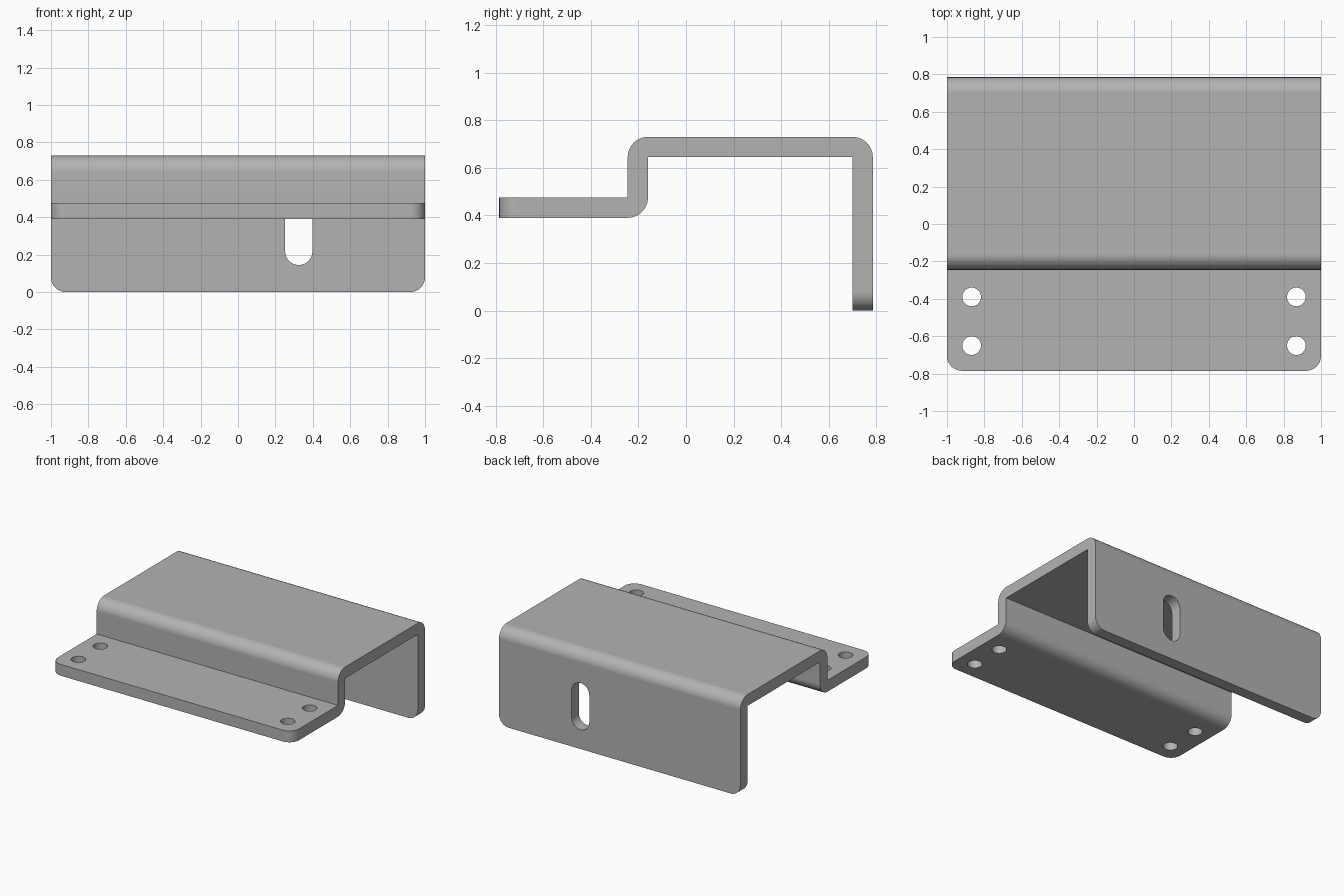
import bpy, bmesh, math
from mathutils import Matrix

if "Cube" in bpy.data.objects:
    bpy.data.objects.remove(bpy.data.objects["Cube"], do_unlink=True)

T = 0.085                       # sheet thickness, also outer bend radius
HALF = 1.0                      # half width
FRONT, BACK = -0.785, 0.785
TOP, SHELF = 0.73, 0.475        # upper faces of the roof and the front flange
RISER = -0.16                   # rear face of the riser
CORNER = 0.08

steel = bpy.data.materials.new("grey_steel")
steel.use_nodes = True
grey = (0.45, 0.45, 0.45, 1)
steel.diffuse_color = grey
steel.node_tree.nodes["Principled BSDF"].inputs["Base Color"].default_value = grey


def arc(cy, cz, start, end, steps=12):
    """Points of a sheet bend in the y-z plane."""
    angles = [math.radians(start + (end - start) * i / steps) for i in range(steps + 1)]
    return [(cy + T * math.cos(a), cz + T * math.sin(a)) for a in angles]


def make_object(name, bm):
    bmesh.ops.recalc_face_normals(bm, faces=bm.faces)
    mesh = bpy.data.meshes.new(name)
    bm.to_mesh(mesh)
    bm.free()
    mesh.materials.append(steel)
    obj = bpy.data.objects.new(name, mesh)
    bpy.context.collection.objects.link(obj)
    return obj


# Bent sheet: side profile extruded across the width
profile = [(FRONT, SHELF), (RISER - T, SHELF)]
profile += arc(RISER, TOP - T, 180, 90)
profile += arc(BACK - T, TOP - T, 90, 0)
profile += [(BACK, 0), (BACK - T, 0), (BACK - T, TOP - T), (RISER, TOP - T)]
profile += arc(RISER - T, SHELF, 0, -90)
profile += [(FRONT, SHELF - T)]

bm = bmesh.new()
side = bm.faces.new([bm.verts.new((-HALF, y, z)) for y, z in profile])
extruded = bmesh.ops.extrude_face_region(bm, geom=[side])["geom"]
bmesh.ops.translate(bm, vec=(2 * HALF, 0, 0),
                    verts=[g for g in extruded if isinstance(g, bmesh.types.BMVert)])
if not side.is_valid or len(bm.faces) < len(profile) + 2:
    bm.faces.new([v for v in bm.verts if v.co.x < 0])

# Rounded outer corners of the flange and the back plate
corners = []
for e in bm.edges:
    a, b = (v.co for v in e.verts)
    across = abs(a.x - b.x) > 0.01
    at_front = max(a.y, b.y) < FRONT + 0.001
    at_floor = max(a.z, b.z) < 0.001
    if not across and (at_front or at_floor):
        corners.append(e)
bmesh.ops.bevel(bm, geom=corners, offset=CORNER, offset_type='OFFSET',
                segments=10, profile=0.5, affect='EDGES')
bracket = make_object("bent_bracket", bm)

# Cutters: four screw holes and one upright slot
cutter_bm = bmesh.new()
for x in (-0.868, 0.868):
    for y in (-0.39, -0.65):
        bmesh.ops.create_cone(cutter_bm, cap_ends=True, segments=32, radius1=0.05,
                              radius2=0.05, depth=0.3,
                              matrix=Matrix.Translation((x, y, SHELF - T / 2)))

SLOT_X, SLOT_R, LOW, HIGH = 0.325, 0.073, 0.218, 0.422
outline = []
for cz, start in ((HIGH, 0), (LOW, 180)):
    for i in range(17):
        a = math.radians(start + 180 * i / 16)
        outline.append((SLOT_X + SLOT_R * math.cos(a), cz + SLOT_R * math.sin(a)))
rings = [[cutter_bm.verts.new((x, y, z)) for x, z in outline] for y in (0.6, 0.9)]
for ring in rings:
    cutter_bm.faces.new(ring)
for i in range(len(outline)):
    j = (i + 1) % len(outline)
    cutter_bm.faces.new((rings[0][i], rings[0][j], rings[1][j], rings[1][i]))
cutter = make_object("hole_cutter", cutter_bm)
cutter.hide_render = True

# Cut the openings, then drop the cutter
cut = bracket.modifiers.new("openings", 'BOOLEAN')
cut.operation = 'DIFFERENCE'
cut.solver = 'EXACT'
cut.object = cutter
bpy.ops.object.select_all(action='DESELECT')
bpy.context.view_layer.objects.active = bracket
bracket.select_set(True)
bpy.ops.object.modifier_apply(modifier=cut.name)
bpy.data.objects.remove(cutter, do_unlink=True)

# Smooth bends with flat sheet faces
bpy.ops.object.shade_smooth_by_angle(angle=math.radians(30))
weighted = bracket.modifiers.new("flat_faces", 'WEIGHTED_NORMAL')
weighted.keep_sharp = True
